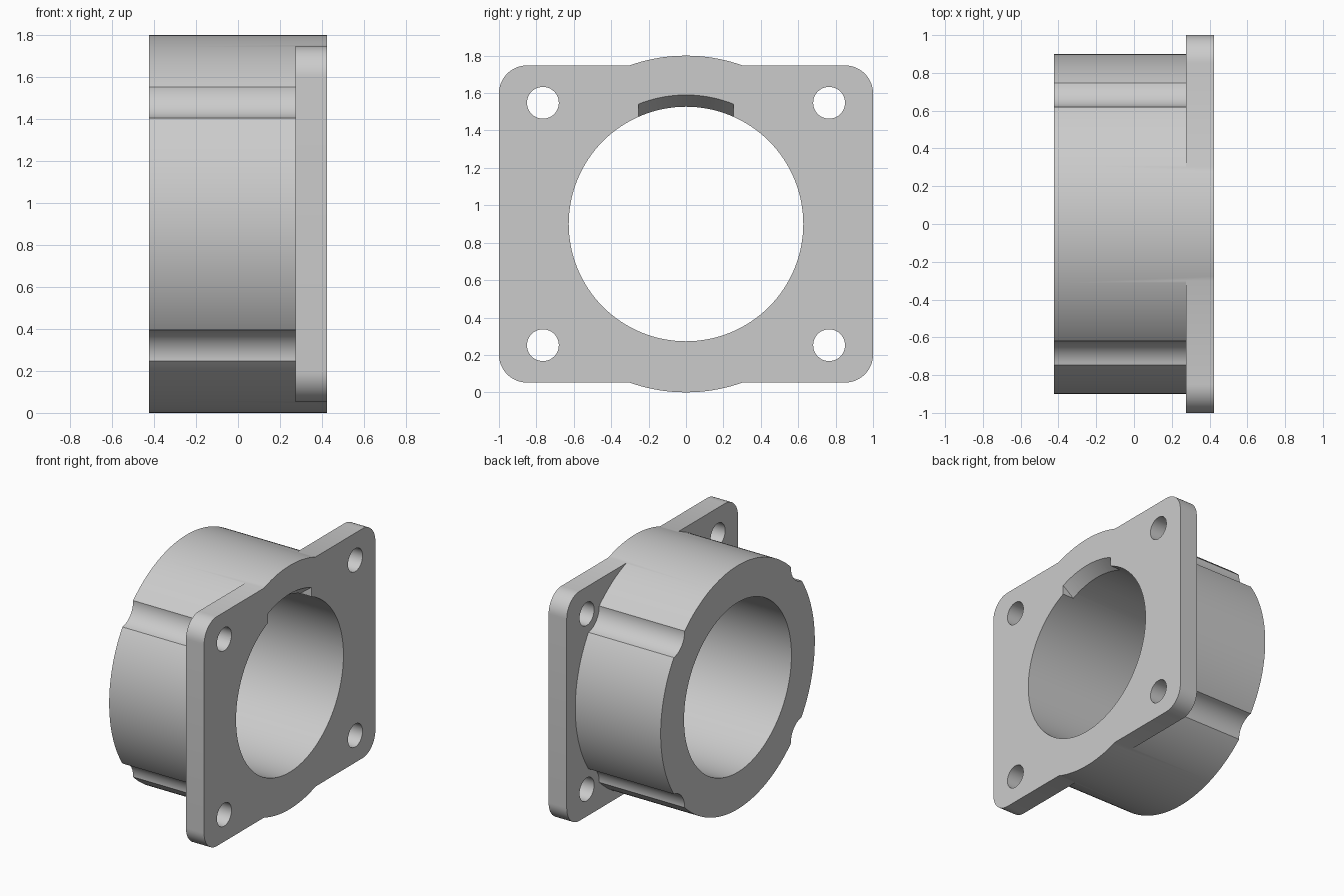
import bpy, bmesh, math
from mathutils import Matrix, Vector

if "Cube" in bpy.data.objects:
    bpy.data.objects.remove(bpy.data.objects["Cube"], do_unlink=True)

MID = 0.9                     # height of the bore axis
BACK, STEP, FACE = -0.423, 0.275, 0.423
HOLE_Y, HOLE_Z = 0.765, 0.648
BORE = 0.627

grey = bpy.data.materials.new("light grey")
grey.use_nodes = True
grey.diffuse_color = (0.6, 0.6, 0.6, 1)
grey.node_tree.nodes["Principled BSDF"].inputs["Base Color"].default_value = (0.6, 0.6, 0.6, 1)


def add(name, bm):
    mesh = bpy.data.meshes.new(name)
    bm.normal_update()
    bm.to_mesh(mesh)
    bm.free()
    mesh.materials.append(grey)
    ob = bpy.data.objects.new(name, mesh)
    bpy.context.collection.objects.link(ob)
    return ob


def rod(name, x0, x1, r0, r1=None, y=0, z=0, sides=48):
    """Cylinder or cone along x, from radius r0 at x0 to r1 at x1."""
    bm = bmesh.new()
    place = Matrix.Translation(((x0 + x1) / 2, y, MID + z)) @ Matrix.Rotation(math.pi / 2, 4, "Y")
    bmesh.ops.create_cone(bm, cap_ends=True, segments=sides, radius1=r0,
                          radius2=r0 if r1 is None else r1, depth=x1 - x0, matrix=place)
    return add(name, bm)


def box(name, low, high):
    low, high = Vector(low), Vector(high)
    bm = bmesh.new()
    place = Matrix.Translation((low + high) / 2) @ Matrix.Diagonal((*(high - low), 1))
    bmesh.ops.create_cube(bm, size=1, matrix=place)
    return add(name, bm)


def combine(target, other, operation):
    """Apply a boolean and discard the second shape."""
    mod = target.modifiers.new(operation.title(), "BOOLEAN")
    mod.operation, mod.solver, mod.object = operation, "EXACT", other
    bpy.context.view_layer.update()
    with bpy.context.temp_override(object=target, active_object=target):
        bpy.ops.object.modifier_apply(modifier=mod.name)
    bpy.data.objects.remove(other, do_unlink=True)


corners = [(sy * HOLE_Y, sz * HOLE_Z) for sy in (-1, 1) for sz in (-1, 1)]

# Round housing with bolt clearance grooves behind the flange
housing = rod("flanged_housing", BACK, FACE, 0.9, sides=160)
for y, z in corners:
    combine(housing, rod("groove_cutter", BACK - 0.1, STEP, 0.145, y=y, z=z), "DIFFERENCE")

# Flange plate with rounded corners
bm = bmesh.new()
radius, steps = 0.15, 12
outline = []
for quarter, (sy, sz) in enumerate([(1, 1), (-1, 1), (-1, -1), (1, -1)]):
    for i in range(steps + 1):
        a = (quarter + i / steps) * math.pi / 2
        outline.append(bm.verts.new((STEP, sy * (1 - radius) + radius * math.cos(a),
                                     MID + sz * (0.848 - radius) + radius * math.sin(a))))
base = bm.faces.new(outline)
top = bmesh.ops.extrude_face_region(bm, geom=[base])["geom"]
bmesh.ops.translate(bm, vec=(FACE - STEP, 0, 0),
                    verts=[v for v in top if isinstance(v, bmesh.types.BMVert)])
bmesh.ops.recalc_face_normals(bm, faces=bm.faces)
combine(housing, add("flange", bm), "UNION")

# Main bore and bolt holes
combine(housing, rod("bore_cutter", BACK - 0.1, FACE + 0.1, BORE, sides=128), "DIFFERENCE")
for y, z in corners:
    combine(housing, rod("bolt_hole_cutter", STEP - 0.02, FACE + 0.1, 0.085, y=y, z=z), "DIFFERENCE")

# Sloped notch at the top of the bore mouth
slope, depth, over = 0.7, 0.09, 0.03
notch = rod("notch_cutter", FACE - depth - over, FACE + over, BORE - over * slope,
            BORE + (depth + over) * slope, sides=128)
combine(notch, box("notch_limits", (0, -0.253, MID + 0.3), (1, 0.253, MID + 1)), "INTERSECT")
combine(housing, notch, "DIFFERENCE")

# Smooth curved walls, crisp edges
bpy.ops.object.select_all(action="DESELECT")
housing.select_set(True)
bpy.context.view_layer.objects.active = housing
bpy.ops.object.shade_smooth_by_angle(angle=math.radians(25))
